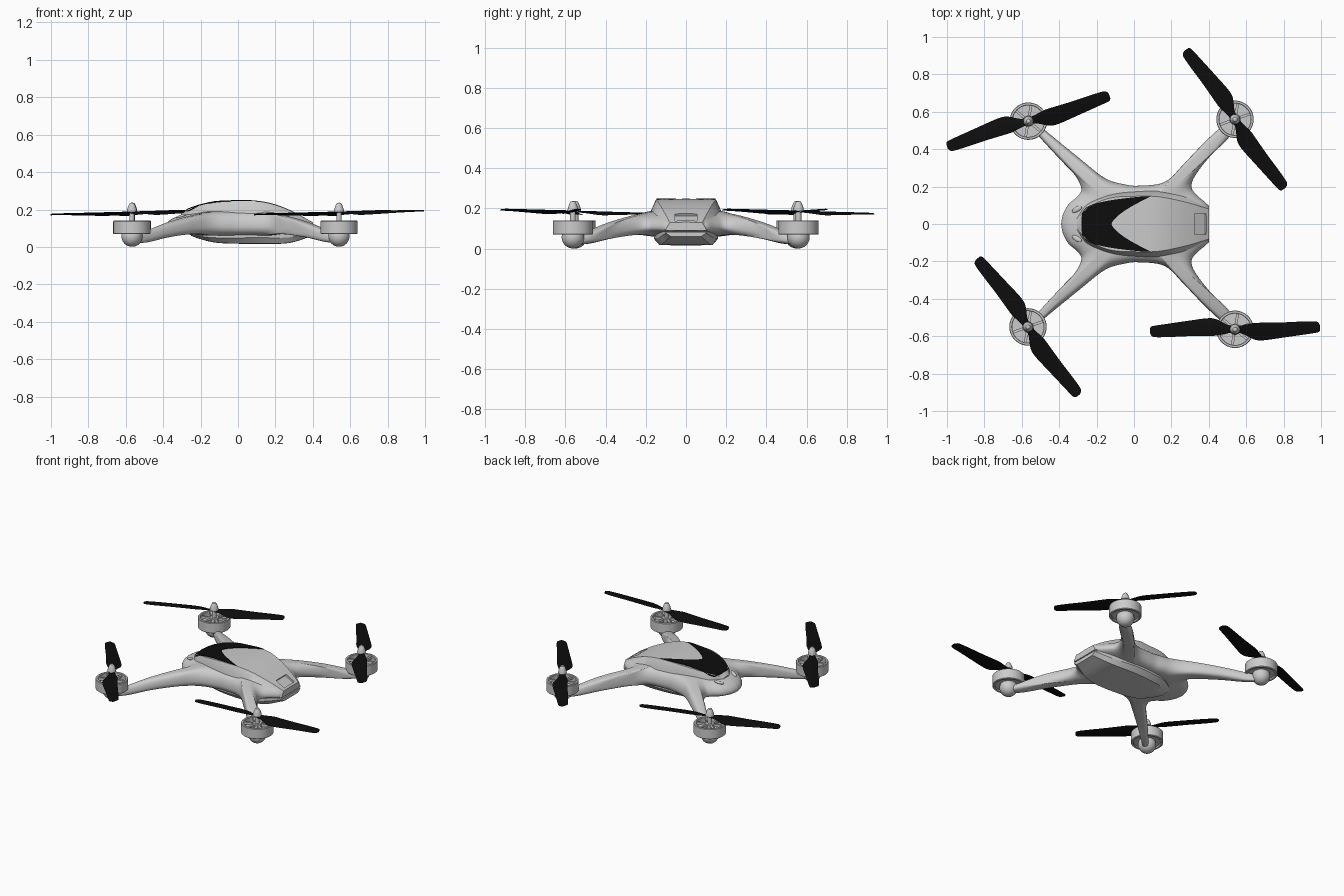
import bpy, bmesh, math
from mathutils import Vector, Matrix
from mathutils.bvhtree import BVHTree

if "Cube" in bpy.data.objects:
    bpy.data.objects.remove(bpy.data.objects["Cube"])

black = bpy.data.materials.new("black_plastic")
black.diffuse_color = (0.004, 0.004, 0.004, 1)
black.use_nodes = True
black.node_tree.nodes["Principled BSDF"].inputs["Base Color"].default_value = black.diffuse_color


def skin(name, rings, mat=None, angle=32):
    """Join equal closed rings into one capped, smooth-shaded object."""
    bm = bmesh.new()
    vs = [[bm.verts.new(p) for p in r] for r in rings]
    n = len(vs[0])
    for a, b in zip(vs, vs[1:]):
        for i in range(n):
            bm.faces.new((a[i], a[(i + 1) % n], b[(i + 1) % n], b[i]))
    bm.faces.new(vs[0])
    bm.faces.new(vs[-1])
    bmesh.ops.recalc_face_normals(bm, faces=bm.faces)
    me = bpy.data.meshes.new(name)
    bm.to_mesh(me)
    bm.free()
    me.shade_smooth()
    me.set_sharp_from_angle(angle=math.radians(angle))
    ob = bpy.data.objects.new(name, me)
    bpy.context.collection.objects.link(ob)
    if mat:
        me.materials.append(mat)
    return ob


def spline(pts, steps):
    """Catmull-Rom curve through points of any dimension."""
    P = [Vector(p) for p in pts]
    P = [2 * P[0] - P[1]] + P + [2 * P[-1] - P[-2]]
    out = []
    for a, b, c, d in zip(P, P[1:], P[2:], P[3:]):
        for k in range(steps):
            t = k / steps
            out.append(0.5 * (2 * b + (c - a) * t + (2 * a - 5 * b + 4 * c - d) * t * t
                              + (3 * b - a - 3 * c + d) * t ** 3))
    return out + [P[-2]]


def lathe(name, profile, loc, seg=40):
    rings = [[(r * math.cos(2 * math.pi * i / seg), r * math.sin(2 * math.pi * i / seg), z)
              for i in range(seg)] for r, z in profile]
    ob = skin(name, rings)
    ob.location = (*loc, 0)
    return ob


def lookup(table, r):
    for (r0, a0, b0), (r1, a1, b1) in zip(table, table[1:]):
        if r <= r1:
            t = (r - r0) / (r1 - r0)
            return a0 + (a1 - a0) * t, b0 + (b1 - b0) * t
    return table[-1][1:]


# body shell with four arms: half outline, mirrored, domed above and below
half = spline([(-.39, 0), (-.38, .05), (-.35, .105), (-.30, .15), (-.282, .19), (-.315, .26),
               (-.395, .345), (-.51, .47), (-.59, .57), (-.575, .585), (-.48, .505),
               (-.29, .35), (-.155, .245), (-.05, .212), (.03, .205), (.165, .225), (.27, .325),
               (.38, .44), (.49, .54), (.56, .59), (.575, .565), (.51, .465), (.405, .36),
               (.325, .255), (.308, .195), (.34, .15), (.395, .10), (.40, .05), (.40, 0)], 6)
outline = half + [Vector((p.x, -p.y)) for p in half[-2:0:-1]]
heights = [tuple(p) for p in spline([(0, .20, .06), (.2, .19, .06), (.3, .174, .068),
           (.4, .157, .066), (.55, .125, .048), (.7, .085, .02), (.85, .05, .008)], 6)]


def shell_ring(u, up):
    ring = []
    for p in outline:
        q = p * u
        top, bot = lookup(heights, q.length)
        mid = bot + .4 * (top - bot)
        f = math.sqrt(max(0, 1 - u ** 8))
        ring.append((q.x, q.y, mid + ((top if up else bot) - mid) * f))
    return ring


us = [1 - (1 - .01 - .99 * k / 32) ** 1.7 for k in range(33)]
us[-1] = 1
shell = skin("body_shell", [shell_ring(u, True) for u in us]
             + [shell_ring(u, False) for u in us[-2::-1]], angle=60)


# canopy and belly: sections (x, half width, flat half width, base z, flat z)
def hull(name, stations):
    rings = []
    for x, wb, wt, zb, zt in spline(stations, 7):
        d = .4 * wt * (1 if zt > zb else -.6)
        zs = zt - d
        rings.append([(x, -wb, zb), (x, -wb, zs), (x, -wt, zt), (x, 0, zt + d * .05),
                      (x, wt, zt), (x, wb, zs), (x, wb, zb)])
    return skin(name, rings)


canopy = hull("canopy", [(-.305, .03, .015, .12, .175), (-.25, .105, .085, .12, .207),
                         (-.13, .157, .138, .12, .237), (0, .172, .148, .12, .245),
                         (.12, .176, .147, .12, .242), (.22, .165, .130, .11, .218),
                         (.32, .140, .105, .10, .175), (.40, .10, .08, .09, .13)])
hull("belly_pod", [(-.25, .05, .03, .09, .06), (-.2, .09, .06, .09, .042),
                   (-.1, .145, .11, .09, .022), (.1, .16, .132, .09, .018),
                   (.27, .14, .12, .09, .022), (.40, .10, .075, .083, .06)])

# rear port recess
bm = bmesh.new()
bmesh.ops.create_cube(bm, size=1, matrix=Matrix.Translation((.357, 0, .158))
                      @ Matrix.Rotation(math.radians(30), 4, 'Y') @ Matrix.Diagonal((.07, .11, .03, 1)))
me = bpy.data.meshes.new("port_cutter")
bm.to_mesh(me)
bm.free()
cutter = bpy.data.objects.new("port_cutter", me)
bpy.context.collection.objects.link(cutter)
cutter.hide_render = True
cutter.hide_viewport = True
for ob in (shell, canopy):
    m = ob.modifiers.new("port", 'BOOLEAN')
    m.operation = 'DIFFERENCE'
    m.object = cutter

# height of the body surface below a point
trees = [BVHTree.FromPolygons([v.co for v in o.data.vertices], [p.vertices[:] for p in o.data.polygons])
         for o in (shell, canopy)]


def surface(x, y):
    hits = [t.ray_cast(Vector((x, y, 1)), Vector((0, 0, -1)))[0] for t in trees]
    return max([h.z for h in hits if h] or [.15])


# black crescent visor lying on the canopy
rings = []
for k in range(49):
    y = .147 * math.sin(math.pi * (k / 48 - .5))
    a = -.28 + .36 * (abs(y) / .15) ** 5
    b = -.12 + .21 * (abs(y) / .147) ** 1.5
    row = [(a + (b - a) * i / 14, y) for i in range(15)]
    rings.append([(x, y, surface(x, y) + .004) for x, y in row]
                 + [(x, y, surface(x, y) - .008) for x, y in reversed(row)])
skin("visor", rings, black)

# nose lights
for s in (-1, 1):
    bm = bmesh.new()
    bmesh.ops.create_uvsphere(bm, u_segments=20, v_segments=10, radius=1)
    me = bpy.data.meshes.new("nose_light")
    bm.to_mesh(me)
    bm.free()
    me.shade_smooth()
    ob = bpy.data.objects.new("nose_light", me)
    bpy.context.collection.objects.link(ob)
    ob.scale = (.03, .014, .009)
    ob.rotation_euler = (0, math.radians(-15), s * math.radians(30))
    ob.location = (-.305, s * .078, surface(-.305, s * .078))

# propeller blade: (radius, front edge, rear edge, pitch)
blade = spline([(0, .018, -.018, 8), (.04, .02, -.026, 12), (.10, .03, -.058, 13),
                (.15, .03, -.064, 12), (.25, .028, -.054, 10), (.36, .029, -.042, 7),
                (.43, .027, -.034, 6), (.448, .018, -.029, 6), (.455, .004, -.02, 6)], 4)


def propeller(loc, angle):
    rings = []
    for side in (-1, 1):
        for r, f, b, pitch in (blade[::-1] if side < 0 else blade[1:]):
            ring = []
            for s, h in ((0, 0), (.25, .9), (.6, .8), (1, 0), (.6, -.5), (.25, -.5)):
                y = f + (b - f) * s
                z = y * math.tan(math.radians(pitch)) * side
                ring.append((side * r, y * side, z * side + h * .005))
            # keep matching point order through the hub
            rings.append(ring if side > 0 else [ring[i] for i in (3, 2, 1, 0, 5, 4)])
    ob = skin("propeller", rings, black, 50)
    ob.location = (*loc, .183)
    ob.rotation_euler = (0, math.radians(-1.3), math.radians(angle))


# motors: can, spokes, shaft with spinner and foot dome
for x, y, ang in ((-.565, .55, 18), (.54, .56, -54), (-.567, -.55, -53), (.54, -.563, 2)):
    loc = (x, y)
    lathe("motor_can", [(.001, .098), (.084, .098), (.084, .137), (.087, .14), (.097, .14),
                        (.10, .137), (.10, .073), (.097, .07), (.085, .07), (.084, .08), (.001, .08)], loc, 48)
    lathe("motor_hub", [(.001, .09), (.03, .09), (.03, .134), (.027, .137), (.001, .137)], loc, 32)
    lathe("shaft_spinner", [(.001, .13), (.014, .13), (.014, .186), (.027, .187), (.025, .203),
                            (.017, .225), (.011, .234), (.001, .237)], loc, 24)
    dome = [(max(.001, .056 * math.sin(t)), .057 - .056 * math.cos(t))
            for t in [math.pi * .6 * k / 14 for k in range(15)]]
    lathe("foot_dome", dome + [(.05, .085), (.001, .085)], loc, 32)
    bm = bmesh.new()
    for k in range(6):
        bmesh.ops.create_cube(bm, size=1, matrix=Matrix.Rotation(math.radians(60 * k + 20), 4, 'Z')
                              @ Matrix.Translation((.055, 0, .126)) @ Matrix.Diagonal((.066, .014, .016, 1)))
    me = bpy.data.meshes.new("motor_spokes")
    bm.to_mesh(me)
    bm.free()
    ob = bpy.data.objects.new("motor_spokes", me)
    bpy.context.collection.objects.link(ob)
    ob.location = (x, y, 0)
    propeller(loc, ang)
